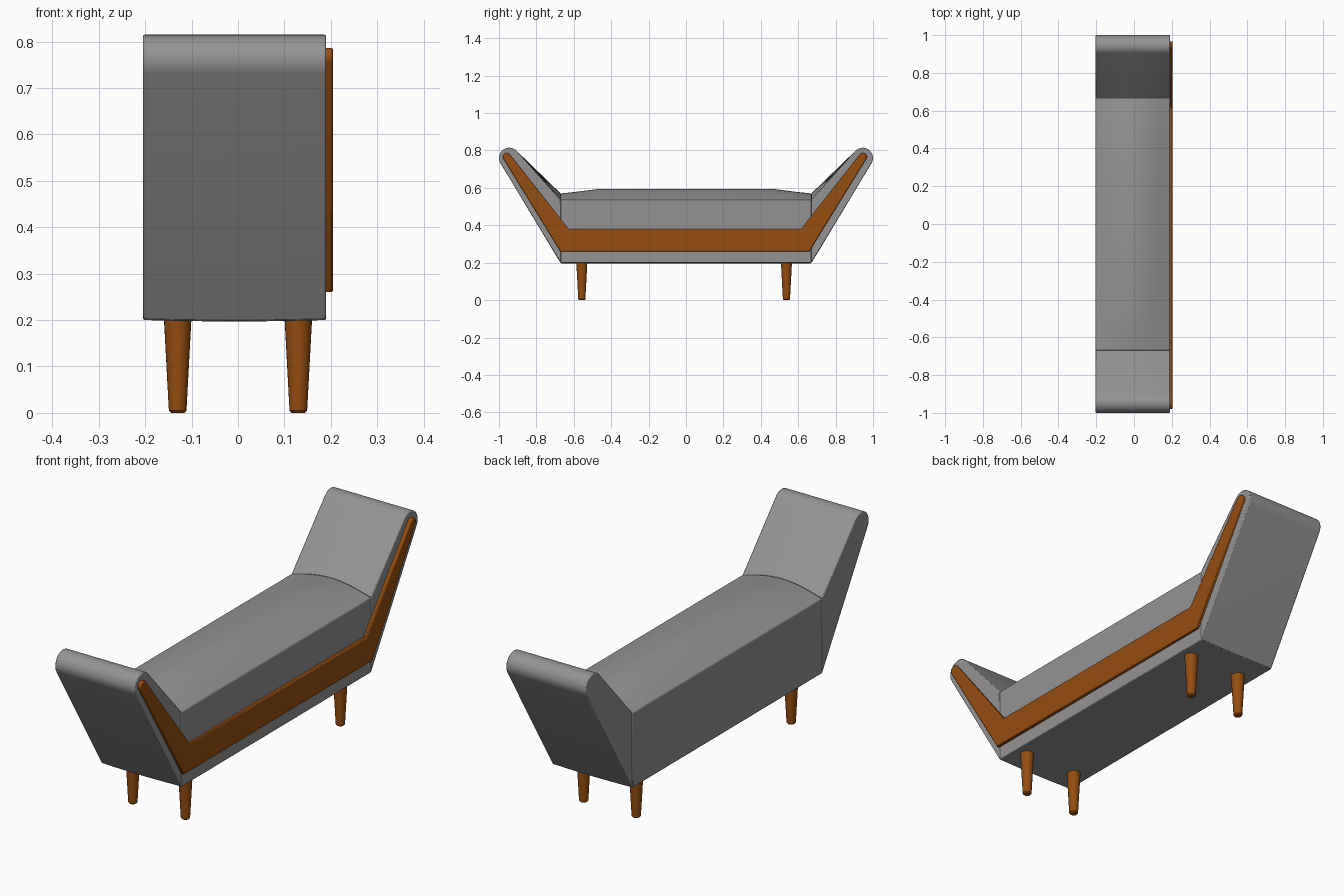
import bpy, bmesh
from math import cos, sin, radians

if "Cube" in bpy.data.objects:
    bpy.data.objects.remove(bpy.data.objects["Cube"], do_unlink=True)


def material(name, rgb):
    mat = bpy.data.materials.new(name)
    mat.use_nodes = True
    mat.diffuse_color = (*rgb, 1)
    mat.node_tree.nodes["Principled BSDF"].inputs["Base Color"].default_value = (*rgb, 1)
    return mat


fabric = material("grey fabric", (0.30, 0.29, 0.29))
wood = material("warm wood", (0.30, 0.075, 0.005))

X_MIN, X_MAX = -0.205, 0.19      # width of the upholstery
JOINT = 0.67                     # where the seat meets the arms
STATIONS = 16


def loft(name, sections, mat, bevel):
    """Skin a row of closed sections, cap both ends, soften the rims."""
    bm = bmesh.new()
    rings = [[bm.verts.new(p) for p in s] for s in sections]
    for a, b in zip(rings, rings[1:]):
        for i in range(len(a)):
            j = (i + 1) % len(a)
            bm.faces.new((a[i], a[j], b[j], b[i]))
    bm.faces.new(rings[0])
    bm.faces.new(rings[-1])
    bmesh.ops.recalc_face_normals(bm, faces=bm.faces)
    mesh = bpy.data.meshes.new(name)
    bm.to_mesh(mesh)
    bm.free()
    mesh.materials.append(mat)
    obj = bpy.data.objects.new(name, mesh)
    bpy.context.collection.objects.link(obj)
    mod = obj.modifiers.new("soft rims", 'BEVEL')
    mod.width = bevel
    mod.segments = 2
    mod.limit_method = 'ANGLE'
    mod.angle_limit = radians(60)
    bpy.ops.object.select_all(action='DESELECT')
    obj.select_set(True)
    bpy.context.view_layer.objects.active = obj
    bpy.ops.object.shade_smooth_by_angle(angle=radians(30))
    return obj


def arc(cy, cz, r, start, end, steps):
    angles = [radians(start + (end - start) * i / steps) for i in range(steps + 1)]
    return [(cy + r * cos(a), cz + r * sin(a)) for a in angles]


# Padding swells from the sides toward the middle of the width
def padded(outline):
    sections = []
    for i in range(STATIONS + 1):
        t = 2 * i / STATIONS - 1
        x = X_MIN + (X_MAX - X_MIN) * i / STATIONS
        sections.append([(x, y, z) for y, z in outline((1 - t * t) ** 1.2)])
    return sections


def seat_outline(b):
    top = [(JOINT, 0.535 + 0.035 * b), (0.58, 0.535 + 0.045 * b), (0.46, 0.535 + 0.06 * b)]
    return ([(-JOINT, 0.2 - 0.003 * b), (JOINT, 0.2 - 0.003 * b)] + top
            + [(-y, z) for y, z in reversed(top)])


def arm_outline(side):
    def outline(b):
        pts = [(JOINT, 0.2 - 0.003 * b)] + arc(0.945, 0.76, 0.055, -31, 138, 14)
        pts.append((JOINT, 0.535 + 0.035 * b))
        return [(side * y, z) for y, z in pts]
    return outline


# Upholstered seat and the two flared arms
loft("seat", padded(seat_outline), fabric, 0.004)
for label, side in (("front", -1), ("back", 1)):
    loft(label + "_arm", padded(arm_outline(side)), fabric, 0.004)

# Wooden trim on the left side, following the seat and arms
half = [(0.665, 0.26)] + arc(0.952, 0.766, 0.021, -31, 142, 8) + [(0.622, 0.38)]
trim = half + [(-y, z) for y, z in reversed(half)]
loft("side_trim", [[(x, y - 0.006, z) for y, z in trim] for x in (0.18, 0.205)], wood, 0.005)

# Four tapered legs with chamfered feet
for label, y in (("front", -0.557), ("back", 0.537)):
    for hand, x in (("right", -0.13), ("left", 0.13)):
        rings = []
        for z, r in ((0, 0.014), (0.005, 0.019), (0.21, 0.03)):
            circle = [radians(360 * k / 24) for k in range(24)]
            rings.append([(x + r * cos(a), y + r * sin(a), z) for a in circle])
        loft(f"{label}_{hand}_leg", rings, wood, 0.001)
